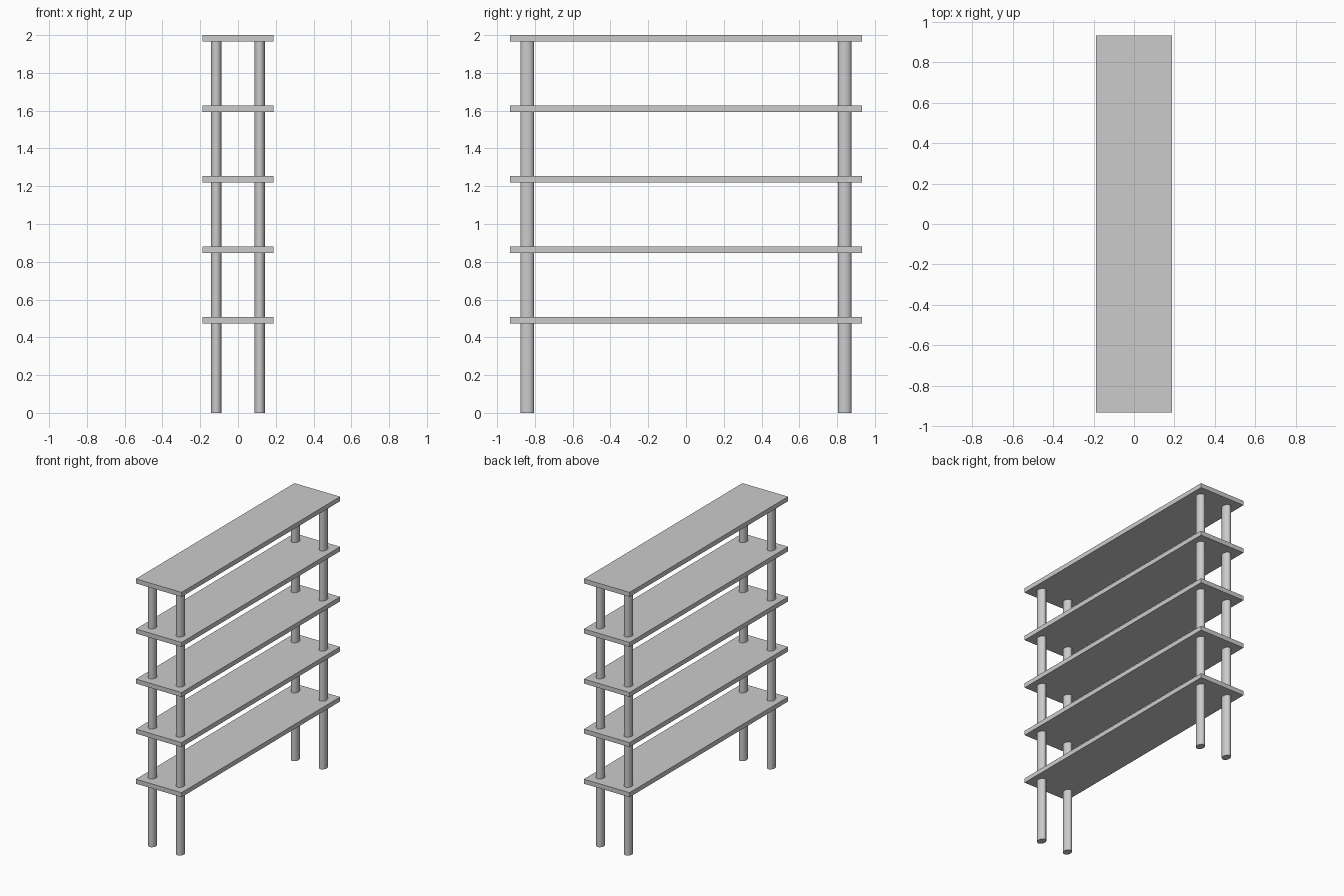
import bpy
import math

if "Cube" in bpy.data.objects:
    bpy.data.objects.remove(bpy.data.objects["Cube"])

SHELF_W, SHELF_L, SHELF_T = 0.376, 1.866, 0.034
TOP_Z, SPACING, SHELF_COUNT = 2.0, 0.373, 5
LEG_X, LEG_Y = 0.115, 0.84
LEG_RX, LEG_RY, LEG_H = 0.028, 0.036, 1.98


def add_shelf(name, top):
    bpy.ops.mesh.primitive_cube_add(size=1, location=(0, 0, top - SHELF_T / 2))
    ob = bpy.context.object
    ob.name = name
    ob.scale = (SHELF_W, SHELF_L, SHELF_T)
    bpy.ops.object.transform_apply(location=False, rotation=False, scale=True)


def add_leg(name, x, y):
    bpy.ops.mesh.primitive_cylinder_add(vertices=32, radius=1, depth=LEG_H,
                                        location=(x, y, LEG_H / 2))
    ob = bpy.context.object
    ob.name = name
    ob.scale = (LEG_RX, LEG_RY, 1)
    bpy.ops.object.transform_apply(location=False, rotation=False, scale=True)
    bpy.ops.object.shade_smooth_by_angle(angle=math.radians(35))


# Evenly spaced shelves, lowest first
for i in range(SHELF_COUNT):
    add_shelf(f"shelf_{i + 1}", TOP_Z - SPACING * (SHELF_COUNT - 1 - i))

# Four oval legs running through the shelves into the top board
for side, sx in (("left", -1), ("right", 1)):
    for end, sy in (("front", -1), ("back", 1)):
        add_leg(f"{end}_{side}_leg", sx * LEG_X, sy * LEG_Y)
